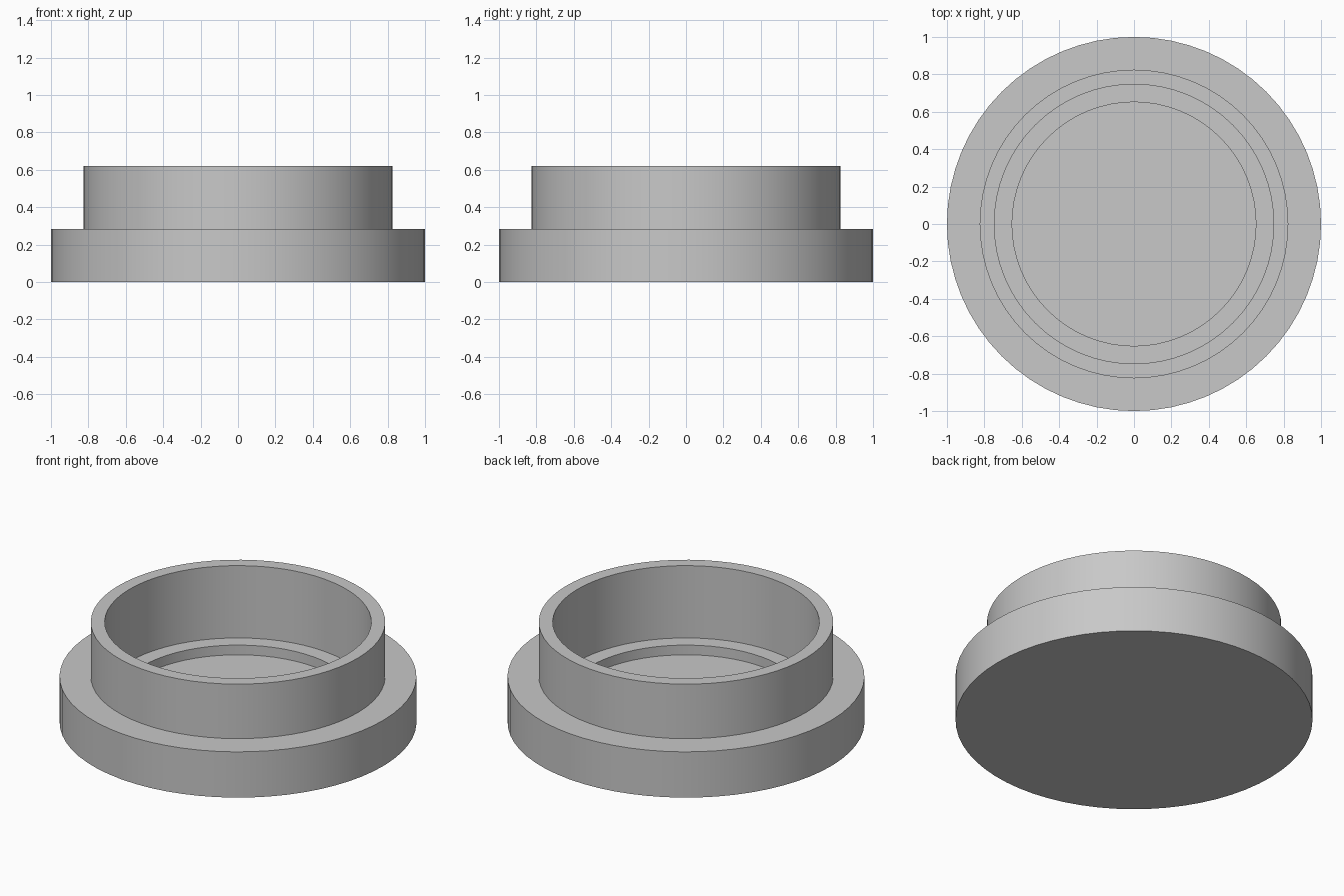
import bpy
import bmesh
import math
from mathutils import Matrix

SEGMENTS = 64

cube = bpy.data.objects.get("Cube")
if cube:
    bpy.data.objects.remove(cube, do_unlink=True)

# Plain grey material
grey = bpy.data.materials.new("light grey")
grey.use_nodes = True
colour = (0.58, 0.58, 0.58, 1.0)
grey.diffuse_color = colour
grey.node_tree.nodes["Principled BSDF"].inputs["Base Color"].default_value = colour

# Radius and height steps
flange_r, collar_r, bore_r, recess_r = 1.0, 0.825, 0.747, 0.652
flange_top, collar_top, ledge_z, floor_z = 0.283, 0.62, 0.173, 0.113


def turned_solid(name, profile):
    """Stack rings along the profile, bridge them and cap both ends."""
    bm = bmesh.new()
    rings = []
    for radius, z in profile:
        ring = bmesh.ops.create_circle(
            bm, segments=SEGMENTS, radius=radius,
            matrix=Matrix.Translation((0, 0, z)))["verts"]
        rings.append(ring)
    for a, b in zip(rings, rings[1:]):
        for i in range(SEGMENTS):
            j = (i + 1) % SEGMENTS
            bm.faces.new((a[i], a[j], b[j], b[i]))
    bm.faces.new(rings[0])
    bm.faces.new(rings[-1])
    bmesh.ops.recalc_face_normals(bm, faces=bm.faces)
    mesh = bpy.data.meshes.new(name)
    bm.to_mesh(mesh)
    bm.free()
    mesh.materials.append(grey)
    obj = bpy.data.objects.new(name, mesh)
    bpy.context.collection.objects.link(obj)
    return obj


# Flanged cup: base, flange, collar, bore, ledge and recessed floor
cup = turned_solid("flanged_cup", [
    (flange_r, 0), (flange_r, flange_top),
    (collar_r, flange_top), (collar_r, collar_top),
    (bore_r, collar_top), (bore_r, ledge_z),
    (recess_r, ledge_z), (recess_r, floor_z),
])

# Smooth round walls with crisp rims
bpy.ops.object.select_all(action="DESELECT")
cup.select_set(True)
bpy.context.view_layer.objects.active = cup
bpy.ops.object.shade_smooth_by_angle(angle=math.radians(30))
